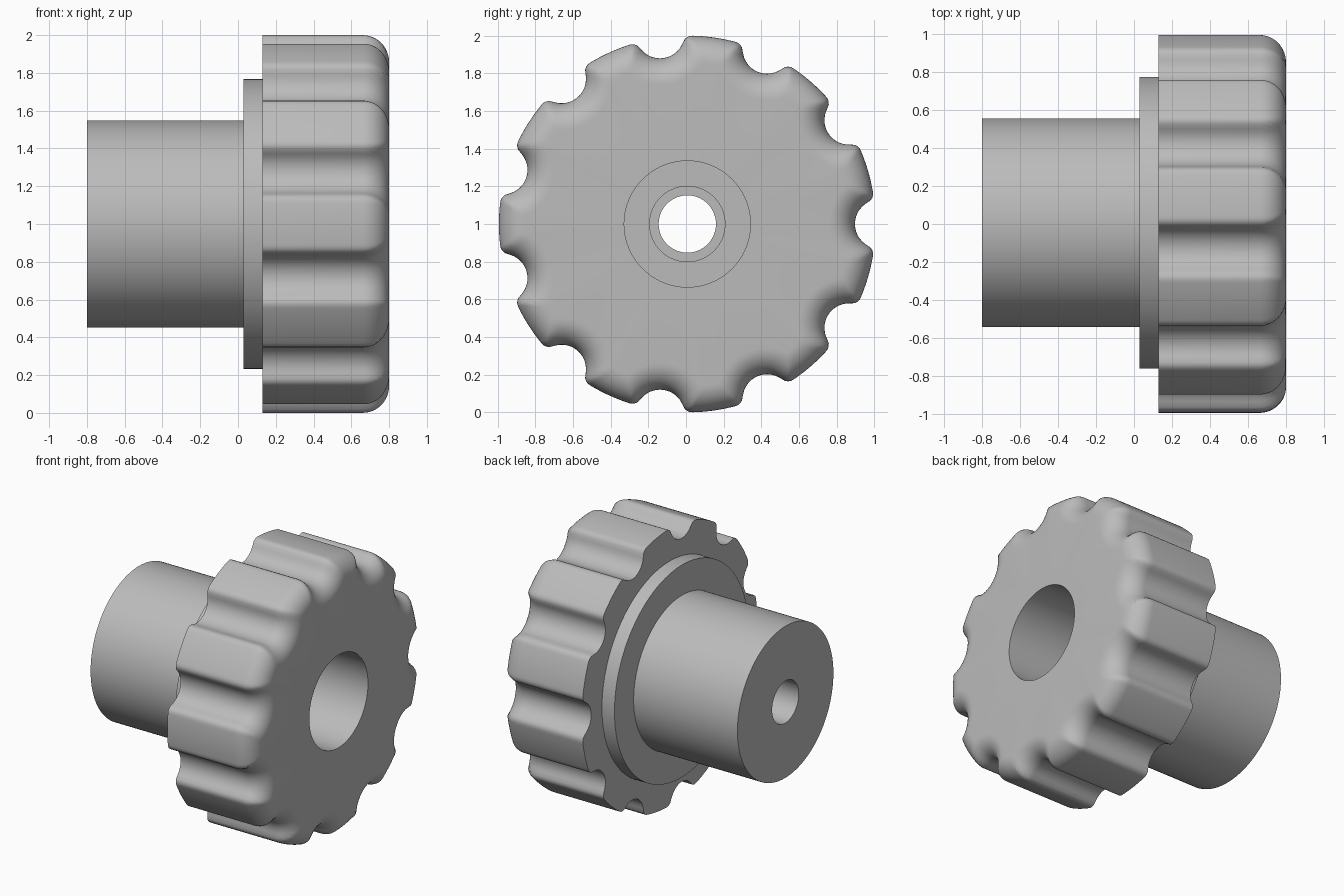
import bpy, bmesh
from math import sin, cos, acos, atan2, sqrt, pi, tau, radians

cube = bpy.data.objects.get("Cube")
if cube:
    bpy.data.objects.remove(cube)

# One plain grey material
grey = bpy.data.materials.new("plain grey")
grey.use_nodes = True
COLOUR = (0.5, 0.5, 0.5, 1)
grey.diffuse_color = COLOUR
grey.node_tree.nodes["Principled BSDF"].inputs["Base Color"].default_value = COLOUR

# Grip dimensions
FLUTES, STEPS = 11, 40
OUTER, NOTCH_AT, NOTCH_R, LIP, EDGE = 1.0, 1.02, 0.13, 0.05, 0.14
SEGMENTS = FLUTES * STEPS
CENTRE_Y, CENTRE_Z = 0.007, 1.0
BORE, STEP, HOLE = 0.335, 0.2, 0.152
HUB, COLLAR = 0.548, 0.767
BACK, HUB_END, GRIP_BACK, FRONT = -0.8, 0.03, 0.13, 0.8


def grip_radius(angle, inset):
    """Outline of the scalloped grip, offset inward by inset."""
    pitch = tau / FLUTES
    a = abs((angle + pitch / 2) % pitch - pitch / 2)
    notch, lip = NOTCH_R + inset, LIP - inset
    r = OUTER - inset
    reach = notch ** 2 - (NOTCH_AT * sin(a)) ** 2
    if reach > 0:
        r = min(r, NOTCH_AT * cos(a) - sqrt(reach))
    if lip > 0:
        # rounded lip where the scallop meets the rim
        q, span = OUTER - LIP, NOTCH_R + LIP
        phi = acos((q * q + NOTCH_AT ** 2 - span ** 2) / (2 * q * NOTCH_AT))
        t = notch / span
        px = NOTCH_AT + (q * cos(phi) - NOTCH_AT) * t
        start = atan2(q * sin(phi) * t, px)
        if start < a < phi:
            d = a - phi
            r = q * cos(d) + sqrt(max(0, lip ** 2 - (q * sin(d)) ** 2))
    return r


def loft(name, rings, smooth=30):
    """Skin rings of (x, radius function) around the x axis."""
    bm = bmesh.new()
    loops = []
    for x, radius in rings:
        loop = []
        for k in range(SEGMENTS):
            a = tau * k / SEGMENTS
            r = radius(a)
            loop.append(bm.verts.new((x, CENTRE_Y + r * cos(a), CENTRE_Z + r * sin(a))))
        loops.append(loop)
    for lower, upper in zip(loops, loops[1:]):
        for k in range(SEGMENTS):
            n = (k + 1) % SEGMENTS
            bm.faces.new((lower[k], lower[n], upper[n], upper[k]))
    mesh = bpy.data.meshes.new(name)
    bm.to_mesh(mesh)
    bm.free()
    mesh.materials.append(grey)
    obj = bpy.data.objects.new(name, mesh)
    bpy.context.collection.objects.link(obj)
    bpy.ops.object.select_all(action="DESELECT")
    obj.select_set(True)
    bpy.context.view_layer.objects.active = obj
    bpy.ops.object.shade_smooth_by_angle(angle=radians(smooth))
    return obj


def circle(x, r):
    return x, lambda a: r


def outline(x, inset):
    return x, lambda a: grip_radius(a, inset)


# Hub and collar behind the grip
loft("hub", [circle(BACK, HOLE), circle(BACK, HUB), circle(HUB_END, HUB)])
loft("collar", [circle(HUB_END, HUB), circle(HUB_END, COLLAR), circle(GRIP_BACK, COLLAR)])

# Scalloped grip with a rounded front edge
rings = [circle(GRIP_BACK, COLLAR), outline(GRIP_BACK, 0)]
for i in range(13):
    t = pi / 2 * i / 12
    rings.append(outline(FRONT - EDGE + EDGE * sin(t), EDGE * (1 - cos(t))))
rings.append(circle(FRONT, BORE))
loft("grip", rings, 50)

# Stepped bore through the middle
loft("bore", [circle(FRONT, BORE), circle(0.05, BORE), circle(0.05, STEP),
              circle(-0.61, STEP), circle(-0.61, HOLE), circle(BACK, HOLE)])
